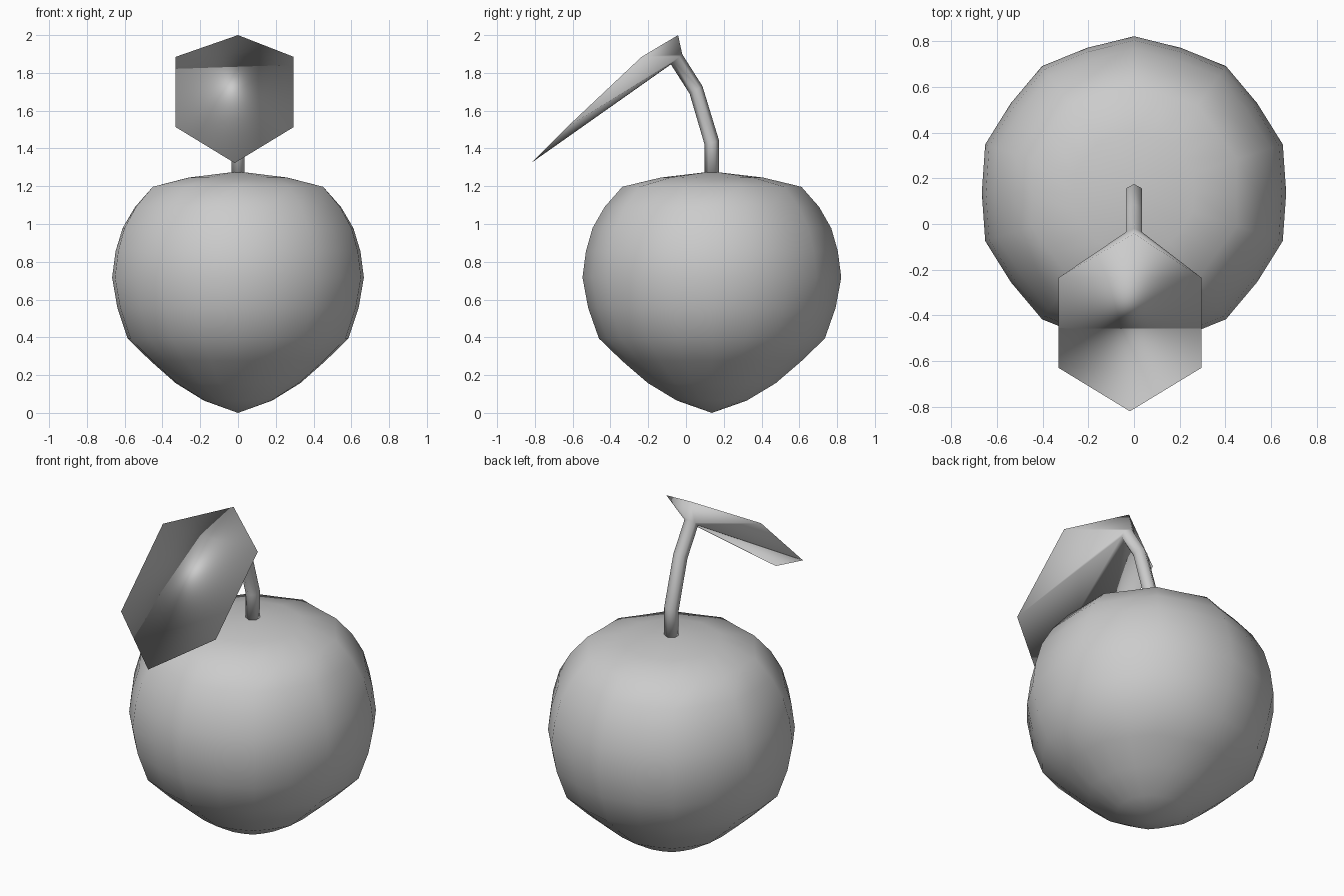
import bpy, bmesh
from math import sin, cos, pi
from mathutils import Vector

if "Cube" in bpy.data.objects:
    bpy.data.objects.remove(bpy.data.objects["Cube"])


def finish(bm, name):
    bmesh.ops.recalc_face_normals(bm, faces=bm.faces)
    mesh = bpy.data.meshes.new(name)
    bm.to_mesh(mesh)
    bm.free()
    mesh.shade_smooth()
    obj = bpy.data.objects.new(name, mesh)
    bpy.context.collection.objects.link(obj)
    return obj


def bridge(bm, a, b):
    n = len(a)
    for i in range(n):
        j = (i + 1) % n
        bm.faces.new((a[i], a[j], b[j], b[i]))


AXIS_Y = 0.137   # fruit and stem base sit slightly behind the origin

# Fruit: ten-sided body of revolution, mid-side points pulled in slightly
# (radius, height, mid-side radius factor)
profile = [(0.185, 0.065, 0.975), (0.339, 0.158, 0.975), (0.475, 0.275, 0.975),
           (0.598, 0.394, 0.977), (0.655, 0.556, 0.975), (0.685, 0.717, 0.973),
           (0.667, 0.855, 0.972), (0.632, 0.978, 0.967), (0.568, 1.09, 0.96),
           (0.474, 1.197, 0.945), (0.27, 1.246, 0.965)]
SIDES = 20
bm = bmesh.new()
rings = []
for r, z, f in profile:
    ring = []
    for i in range(SIDES):
        a = pi / 2 + 2 * pi * i / SIDES
        k = r * (f if i % 2 else 1)
        ring.append(bm.verts.new((k * cos(a), AXIS_Y + k * sin(a), z)))
    rings.append(ring)
for a, b in zip(rings, rings[1:]):
    bridge(bm, a, b)
for ring, z in ((rings[0], 0.0), (rings[-1], 1.278)):
    pole = bm.verts.new((0, AXIS_Y, z))
    for i in range(SIDES):
        bm.faces.new((ring[i], ring[(i + 1) % SIDES], pole))
finish(bm, "fruit")

# Stem: hexagonal tube along a bent path; (centre y, centre z, half-section y, z)
path = [(AXIS_Y, 1.262, 0.038, 0.0), (AXIS_Y, 1.43, 0.038, 0.012),
        (0.053, 1.71, 0.034, 0.020), (-0.05, 1.872, 0.030, 0.027)]
bm = bmesh.new()
rings = []
for y, z, dy, dz in path:
    c, u = Vector((0, y, z)), Vector((0, dy, dz))
    rings.append([bm.verts.new(c + u * cos(pi * i / 3) + Vector((0.04 * sin(pi * i / 3), 0, 0)))
                  for i in range(6)])
for a, b in zip(rings, rings[1:]):
    bridge(bm, a, b)
bm.faces.new(rings[0])

# Leaf: the stem's last ring flares out to a hexagonal blade
blade = [bm.verts.new(p) for p in (
    (0, -0.042, 2.0), (0.295, -0.235, 1.885), (0.295, -0.63, 1.513),
    (-0.018, -0.82, 1.323), (-0.33, -0.63, 1.513), (-0.33, -0.235, 1.885))]
bridge(bm, rings[-1], blade)
a, b, c, d, e, f = blade
for face in ((a, b, f), (b, c, e, f), (c, d, e)):
    bm.faces.new(face)
finish(bm, "stem_and_leaf")
